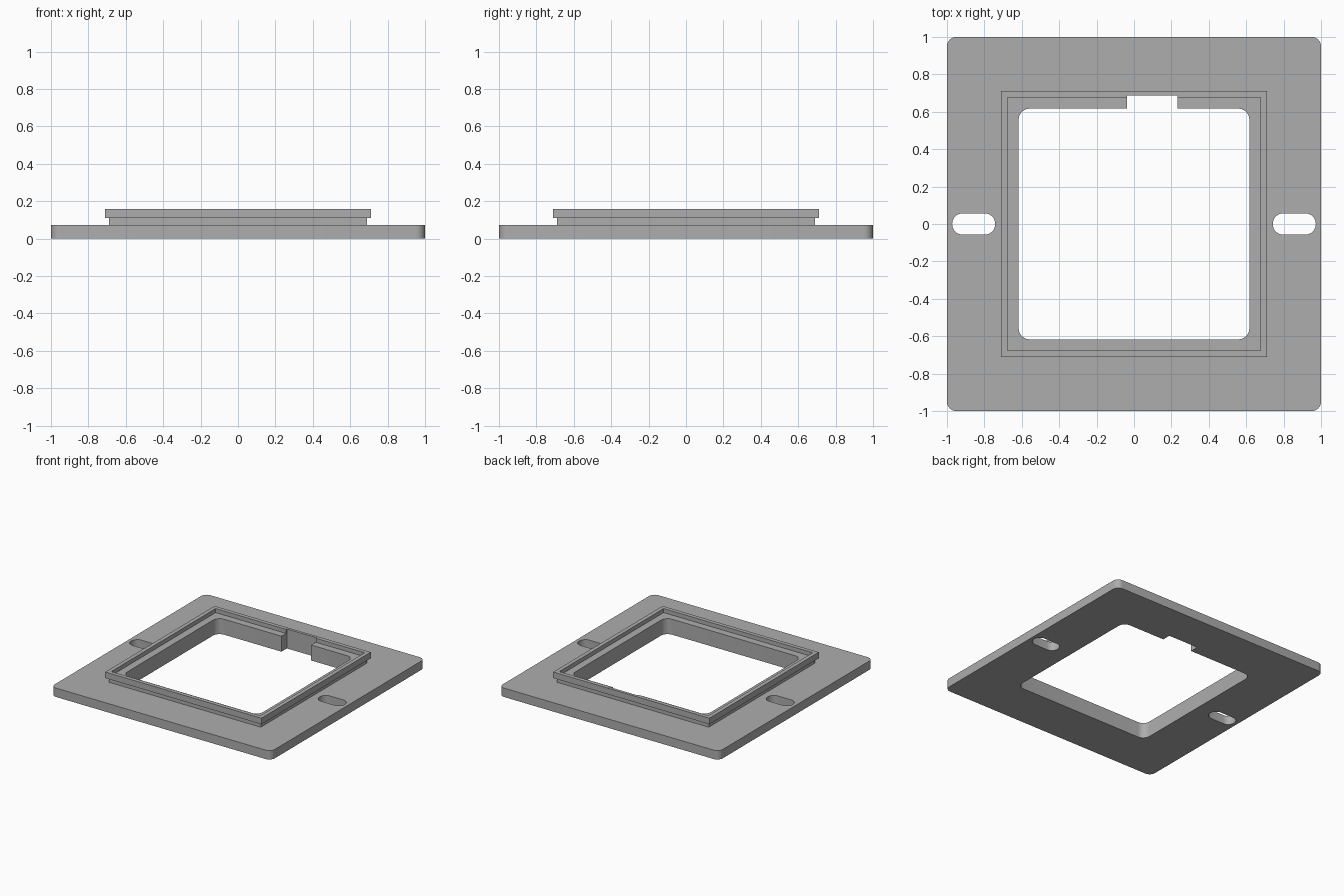
import bpy
import bmesh
import math

cube = bpy.data.objects.get("Cube")
if cube:
    bpy.data.objects.remove(cube, do_unlink=True)

gray = bpy.data.materials.new("mid gray")
gray.use_nodes = True
color = (0.42, 0.42, 0.42, 1)
gray.diffuse_color = color
gray.node_tree.nodes["Principled BSDF"].inputs["Base Color"].default_value = color


def rounded(w, d, r, cx=0, cy=0, steps=8):
    """Outline of a rectangle with half sizes w, d and corner radius r."""
    if r == 0:
        return [(cx + w, cy + d), (cx - w, cy + d), (cx - w, cy - d), (cx + w, cy - d)]
    points = []
    for corner, (sx, sy) in enumerate([(1, 1), (-1, 1), (-1, -1), (1, -1)]):
        for i in range(steps + 1):
            a = (corner + i / steps) * math.pi / 2
            points.append((cx + sx * (w - r) + r * math.cos(a),
                           cy + sy * (d - r) + r * math.sin(a)))
    return points


def prism(name, outline, z0, z1):
    """Solid slab made by extruding an outline from z0 to z1."""
    bm = bmesh.new()
    base = bm.faces.new([bm.verts.new((x, y, z0)) for x, y in outline])
    top = bmesh.ops.extrude_face_region(bm, geom=[base])["geom"]
    bmesh.ops.translate(bm, vec=(0, 0, z1 - z0),
                        verts=[v for v in top if isinstance(v, bmesh.types.BMVert)])
    bmesh.ops.recalc_face_normals(bm, faces=bm.faces)
    mesh = bpy.data.meshes.new(name)
    bm.to_mesh(mesh)
    bm.free()
    mesh.materials.append(gray)
    obj = bpy.data.objects.new(name, mesh)
    bpy.context.collection.objects.link(obj)
    return obj


def boolean(obj, other, operation):
    mod = obj.modifiers.new(other.name, "BOOLEAN")
    mod.operation = operation
    mod.solver = "EXACT"
    mod.object = other
    bpy.context.view_layer.objects.active = obj
    bpy.ops.object.modifier_apply(modifier=mod.name)
    bpy.data.objects.remove(other, do_unlink=True)


# Base plate with the neck and the overhanging rim
frame = prism("mounting_frame", rounded(1, 1, 0.05), 0, 0.073)
boolean(frame, prism("neck", rounded(0.69, 0.69, 0), 0.03, 0.13), "UNION")
boolean(frame, prism("rim", rounded(0.71, 0.71, 0), 0.11, 0.16), "UNION")

# Recess in the rim, central opening, cable notch and screw slots
cutters = [
    prism("recess", rounded(0.677, 0.677, 0), 0.127, 0.3),
    prism("opening", rounded(0.617, 0.617, 0.06), -0.1, 0.3),
    prism("notch", rounded(0.135, 0.095, 0, 0.098, 0.592), -0.1, 0.3),
]
for side in (-1, 1):
    cutters.append(prism("slot", rounded(0.115, 0.057, 0.056, side * 0.857, 0), -0.1, 0.3))
for cutter in cutters:
    boolean(frame, cutter, "DIFFERENCE")

# Smooth the rounded corners, keep the edges sharp
bpy.ops.object.select_all(action="DESELECT")
frame.select_set(True)
bpy.context.view_layer.objects.active = frame
bpy.ops.object.shade_smooth_by_angle(angle=math.radians(30))
